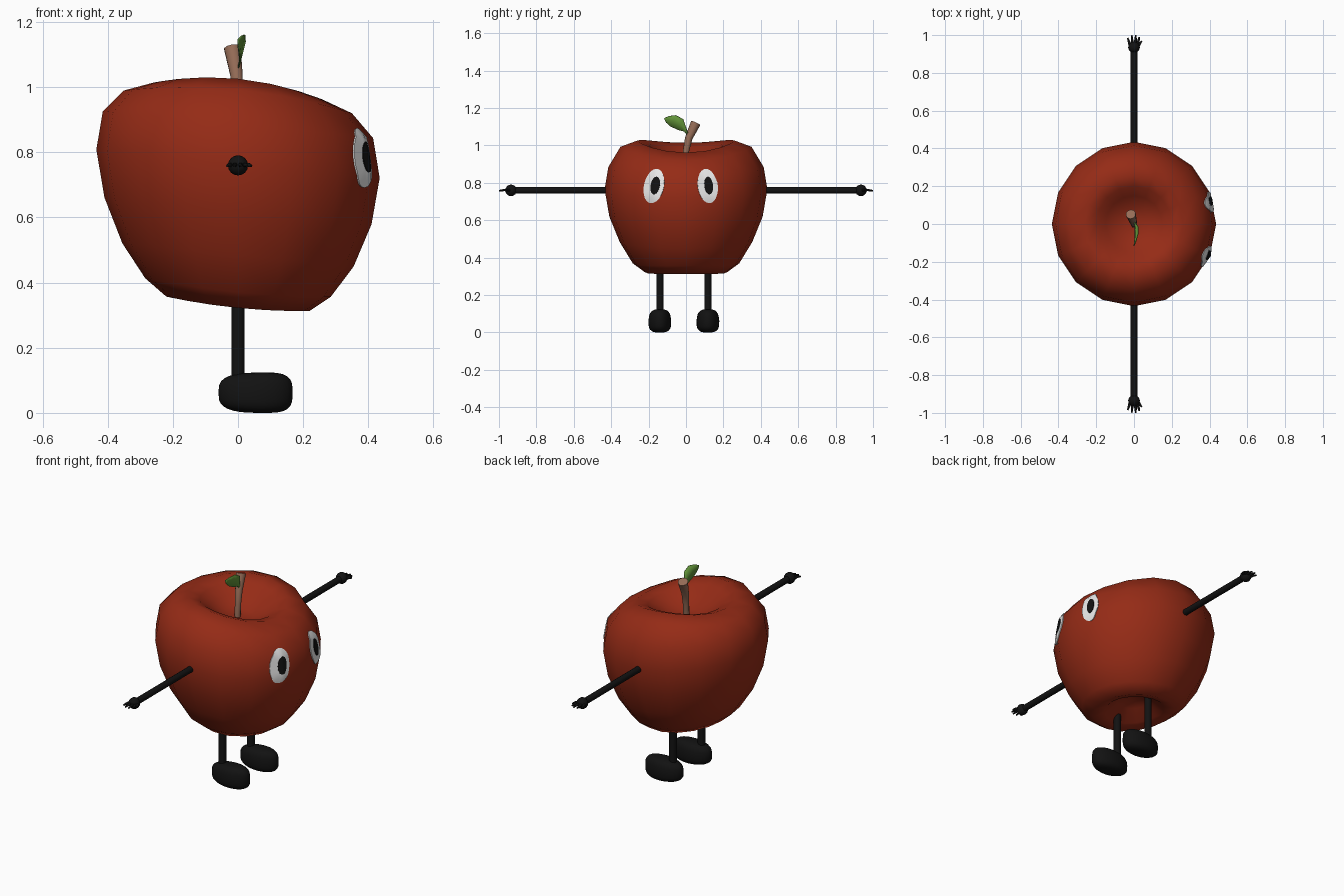
import bpy, bmesh, math
from mathutils import Vector
from mathutils.bvhtree import BVHTree

if "Cube" in bpy.data.objects:
    bpy.data.objects.remove(bpy.data.objects["Cube"], do_unlink=True)


def material(name, r, g, b):
    m = bpy.data.materials.new(name)
    m.use_nodes = True
    m.diffuse_color = (r, g, b, 1)
    bsdf = next(n for n in m.node_tree.nodes if n.type == 'BSDF_PRINCIPLED')
    bsdf.inputs["Base Color"].default_value = (r, g, b, 1)
    bsdf.inputs["Roughness"].default_value = 0.8
    return m


RED = material("apple red", 0.3, 0.024, 0.008)
BROWN = material("stem brown", 0.3, 0.15, 0.095)
GREEN = material("leaf green", 0.12, 0.29, 0.04)
WHITE = material("eye white", 0.88, 0.88, 0.88)
BLACK = material("limb black", 0.006, 0.006, 0.006)


def finish(name, bm, mat, smooth=True):
    bmesh.ops.recalc_face_normals(bm, faces=bm.faces)
    for f in bm.faces:
        f.smooth = smooth
    me = bpy.data.meshes.new(name)
    bm.to_mesh(me)
    bm.free()
    me.materials.append(mat)
    ob = bpy.data.objects.new(name, me)
    bpy.context.collection.objects.link(ob)
    if smooth:
        bpy.ops.object.select_all(action='DESELECT')
        ob.select_set(True)
        bpy.context.view_layer.objects.active = ob
        bpy.ops.object.shade_smooth_by_angle(angle=math.radians(60))
    return ob


def skin_rings(bm, rings):
    """Bridge equal rings of points and cap both ends."""
    loops = [[bm.verts.new(p) for p in ring] for ring in rings]
    n = len(loops[0])
    for a, b in zip(loops, loops[1:]):
        for i in range(n):
            bm.faces.new((a[i], a[(i + 1) % n], b[(i + 1) % n], b[i]))
    bm.faces.new(loops[0])
    bm.faces.new(loops[-1])


def tube(bm, points, radii, sides=10):
    points = [Vector(p) for p in points]
    rings = []
    for i, p in enumerate(points):
        d = points[min(i + 1, len(points) - 1)] - points[max(i - 1, 0)]
        q = d.to_track_quat('Z', 'Y')
        rings.append([p + q @ Vector((radii[i] * math.cos(t), radii[i] * math.sin(t), 0))
                      for t in (math.tau * k / sides for k in range(sides))])
    skin_rings(bm, rings)


# Apple body: lathed profile, tilted and lobed
profile = [(0.02, 0.9), (0.08, 0.905), (0.15, 0.935), (0.2, 0.972), (0.26, 0.988),
           (0.35, 0.955), (0.415, 0.885), (0.435, 0.765), (0.41, 0.62), (0.355, 0.485),
           (0.285, 0.385), (0.22, 0.335), (0.16, 0.35), (0.09, 0.4), (0.02, 0.42)]
rings = []
for r, z in profile:
    ring = []
    for k in range(16):
        t = math.tau * k / 16
        lobe = math.sin(t) ** 2 * min(r / 0.26, 1)
        rise = 0.038 if z > 0.92 else (-0.015 if z < 0.4 else 0)
        ring.append((r * math.cos(t), r * math.sin(t),
                     z - 0.1 * r * math.cos(t) + rise * lobe))
    rings.append(ring)
bm = bmesh.new()
skin_rings(bm, rings)
bmesh.ops.recalc_face_normals(bm, faces=bm.faces)
body = BVHTree.FromBMesh(bm)
finish("apple_body", bm, RED)


# Eyes: thin oval plates following the body
def oval_plate(name, y, z, ry, rz, lean, lift, mat):
    bm = bmesh.new()
    rings = []
    for scale, height in ((1, -0.004), (1, lift), (0.7, lift), (0.4, lift), (0.05, lift)):
        ring = []
        for k in range(24):
            t = math.tau * k / 24
            v = rz * scale * math.sin(t)
            u = ry * scale * math.cos(t) + lean * v
            hit = body.ray_cast(Vector((2, y + u, z + v)), Vector((-1, 0, 0)))
            ring.append(hit[0] + hit[1] * height)
        rings.append(ring)
    skin_rings(bm, rings)
    finish(name, bm, mat)


for side, y, inner in (("left", 0.115, 0.005), ("right", -0.17, 0.008)):
    lean = -0.1 if y > 0 else 0.15
    oval_plate(side + "_eye_white", y, 0.782, 0.053, 0.09, lean, 0.005, WHITE)
    oval_plate(side + "_pupil", y + inner, 0.785, 0.023, 0.047, lean, 0.008, BLACK)

# Stem
bm = bmesh.new()
tube(bm, [(0, -0.005, 0.88), (0, 0.0, 0.97), (-0.005, 0.015, 1.04), (-0.017, 0.052, 1.12)],
     [0.016, 0.017, 0.02, 0.027])
finish("stem", bm, BROWN)

# Leaf: a folded blade with a short stalk, swept along its midrib
bm = bmesh.new()
midrib = [(0.0, 0.012, 1.055, 0.004), (0.006, -0.005, 1.085, 0.012),
          (0.009, -0.03, 1.112, 0.033), (0.007, -0.07, 1.132, 0.034),
          (0.003, -0.098, 1.14, 0.02), (0.0, -0.115, 1.145, 0.003)]
across = Vector((0.25, 0.45, 0.85)).normalized()
rows = []
for x, y, z, w in midrib:
    c = Vector((x, y, z))
    fold = Vector((0.15 * w, 0, 0))
    rows.append([bm.verts.new(p) for p in (c - across * w + fold, c, c + across * w + fold)])
for a, b in zip(rows, rows[1:]):
    for i in range(2):
        bm.faces.new((a[i], a[i + 1], b[i + 1], b[i]))
leaf = finish("leaf", bm, GREEN)
thick = leaf.modifiers.new("thickness", 'SOLIDIFY')
thick.thickness = 0.004
thick.offset = 0

# Arms, palms and fingers
for side, s in (("left", 1), ("right", -1)):
    bm = bmesh.new()
    tube(bm, [(0, s * 0.38, 0.76), (0, s * 0.94, 0.76)], [0.018, 0.018])
    finish(side + "_arm", bm, BLACK)

    bm = bmesh.new()
    bmesh.ops.create_uvsphere(bm, u_segments=12, v_segments=8, radius=0.031)
    bmesh.ops.translate(bm, verts=bm.verts, vec=(0, s * 0.935, 0.76))
    for x0, x1, tip in ((-0.02, -0.033, 0.985), (-0.008, -0.012, 0.999),
                        (0.006, 0.01, 1.0), (0.018, 0.028, 0.99), (0.022, 0.041, 0.968)):
        tube(bm, [(x0, s * 0.94, 0.76), ((x0 + x1) / 2, s * (tip + 0.945) / 2, 0.762),
                  (x1, s * tip, 0.758)], [0.008, 0.007, 0.004], 6)
    finish(side + "_hand", bm, BLACK)


# Legs and rounded shoes
def soften(c, power):
    return math.copysign(abs(c) ** power, c)


for side, y in (("left", 0.117), ("right", -0.14)):
    bm = bmesh.new()
    tube(bm, [(0, y, 0.08), (0, y, 0.43)], [0.02, 0.02])
    finish(side + "_leg", bm, BLACK)

    bm = bmesh.new()
    bmesh.ops.create_uvsphere(bm, u_segments=24, v_segments=14, radius=1)
    for v in bm.verts:
        x, w, h = v.co
        h = soften(h, 0.6)
        spread = max(1 - x * x - w * w, 0)
        flat = math.sqrt(1 - spread) if spread < 1 else 0
        grow = flat ** -0.35 if flat > 0.01 else 1
        taper = 1 - 0.1 * max(h, 0)
        v.co = (0.054 + 0.114 * x * grow, y + 0.061 * w * grow * taper,
                max(0.062 + (0.062 + 0.006 * x) * h, 0))
    finish(side + "_shoe", bm, BLACK)
